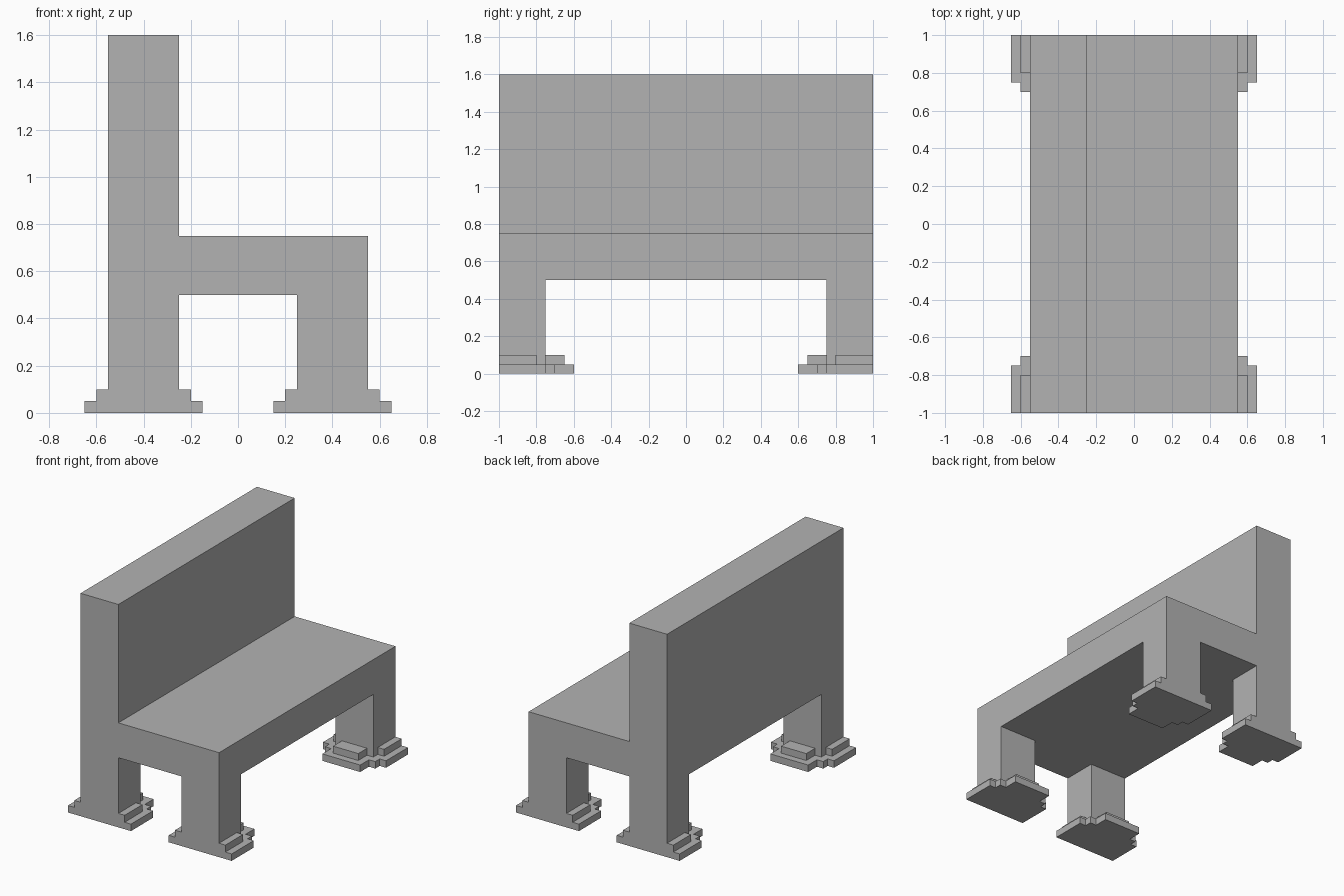
import bpy
import bmesh

cube = bpy.data.objects.get("Cube")
if cube:
    bpy.data.objects.remove(cube, do_unlink=True)

stone = bpy.data.materials.new("plain grey")
stone.use_nodes = True
GREY = (0.45, 0.45, 0.45, 1)
stone.diffuse_color = GREY
stone.node_tree.nodes["Principled BSDF"].inputs["Base Color"].default_value = GREY


def prism(name, outline, offset):
    """Extrude a closed 3D outline along an offset into a flat-shaded solid."""
    bm = bmesh.new()
    face = bm.faces.new([bm.verts.new(p) for p in outline])
    moved = bmesh.ops.extrude_face_region(bm, geom=[face])["geom"]
    verts = [v for v in moved if isinstance(v, bmesh.types.BMVert)]
    bmesh.ops.translate(bm, verts=verts, vec=offset)
    bmesh.ops.recalc_face_normals(bm, faces=bm.faces)
    mesh = bpy.data.meshes.new(name)
    bm.to_mesh(mesh)
    bm.free()
    mesh.materials.append(stone)
    obj = bpy.data.objects.new(name, mesh)
    bpy.context.collection.objects.link(obj)
    return obj


def box(name, x0, x1, y0, y1, z0, z1):
    corners = [(x0, y0, z0), (x1, y0, z0), (x1, y1, z0), (x0, y1, z0)]
    return prism(name, corners, (0, 0, z1 - z0))


# Bench body: end profile with backrest, seat and legs, run along the length
STEP = 0.05
profile = [(-.55, STEP), (-.25, STEP), (-.25, .5), (.25, .5), (.25, STEP),
           (.55, STEP), (.55, .75), (-.25, .75), (-.25, 1.6), (-.55, 1.6)]
body = prism("bench_body", [(x, -1, z) for x, z in profile], (0, 2, 0))

# Opening between the two end pairs of legs
opening = box("opening_cutter", -1, 1, -.75, .75, -.5, .5)
opening.hide_render = True
cut = body.modifiers.new("opening", 'BOOLEAN')
cut.operation = 'DIFFERENCE'
cut.solver = 'EXACT'
cut.object = opening
bpy.context.view_layer.objects.active = body
bpy.ops.object.modifier_apply(modifier=cut.name)
bpy.data.objects.remove(opening, do_unlink=True)

# Stepped feet: notched base plate plus a short tread on each open side
half = [(.25, 1), (.25, .75), (.2, .75), (.2, .7), (.15, .7), (.15, .6)]
plate = half + [(-x, y) for x, y in reversed(half)]
for row, cx in (("back", -.4), ("seat", .4)):
    for end, s in (("front", -1), ("rear", 1)):
        name = f"{row}_{end}_foot"
        prism(name + "_plate", [(cx + x, s * y, 0) for x, y in plate], (0, 0, STEP))
        for side, d in (("left", 1), ("right", -1)):
            xs = sorted((cx + d * .15, cx + d * .2))
            ys = sorted((s * .8, s))
            box(f"{name}_{side}_tread", *xs, *ys, STEP, 2 * STEP)
        ys = sorted((s * .65, s * .75))
        box(name + "_inner_tread", cx - .1, cx + .1, *ys, STEP, 2 * STEP)
